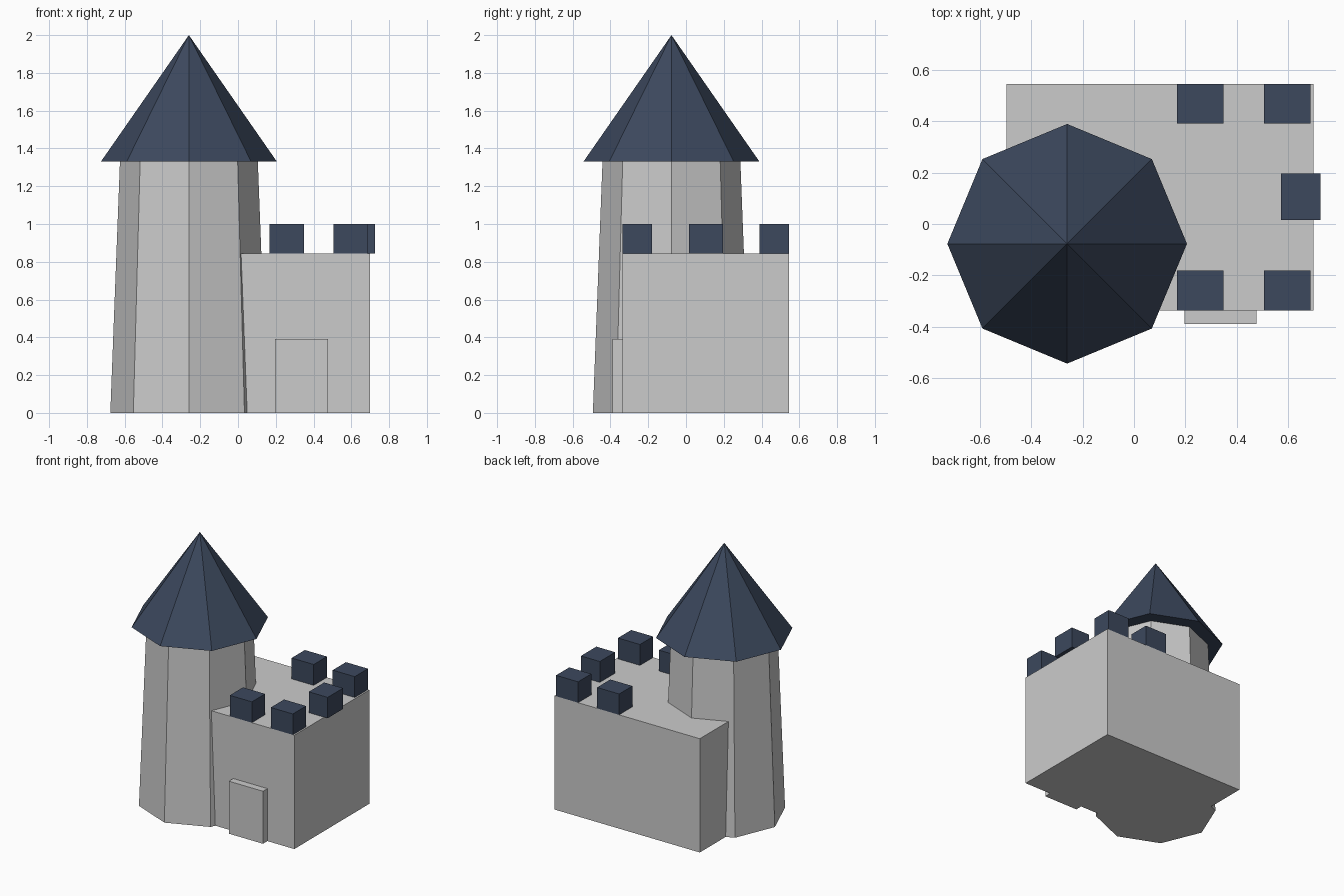
import bpy

if "Cube" in bpy.data.objects:
    bpy.data.objects.remove(bpy.data.objects["Cube"])

slate = bpy.data.materials.new("slate")
slate.diffuse_color = (0.045, 0.065, 0.11, 1)
slate.use_nodes = True
slate.node_tree.nodes["Principled BSDF"].inputs["Base Color"].default_value = slate.diffuse_color

TOWER = (-0.26, -0.077)
EAVES = 1.33


def box(name, x, y, z, material=None):
    """Box from (min, max) ranges along each axis."""
    centre = [(a + b) / 2 for a, b in (x, y, z)]
    bpy.ops.mesh.primitive_cube_add(size=1, location=centre)
    ob = bpy.context.object
    ob.name = name
    ob.scale = [b - a for a, b in (x, y, z)]
    bpy.ops.object.transform_apply(location=False, rotation=False, scale=True)
    if material:
        ob.data.materials.append(material)
    return ob


def octagon(name, r_bottom, r_top, z0, z1, material=None):
    """Eight-sided tapered solid on the tower axis, corners on x and y."""
    bpy.ops.mesh.primitive_cone_add(vertices=8, radius1=r_bottom, radius2=r_top,
                                    depth=z1 - z0, location=(*TOWER, (z0 + z1) / 2))
    ob = bpy.context.object
    ob.name = name
    if material:
        ob.data.materials.append(material)
    return ob


# Round tower and its pointed roof
octagon("tower", 0.416, 0.365, 0, EAVES)
octagon("tower_roof", 0.466, 0, EAVES, 2.0, slate)

# Square keep and raised door slab
WALL_TOP = 0.845
box("keep", (-0.495, 0.698), (-0.336, 0.545), (0, WALL_TOP))
box("door", (0.196, 0.477), (-0.388, -0.284), (0, 0.39))

# Battlements: two along the front and back walls, one on the right wall
top = (WALL_TOP, 1.0)
for side, y in (("front", (-0.336, -0.181)), ("back", (0.39, 0.545))):
    for i, x in enumerate((0.168, 0.505)):
        box(f"battlement_{side}_{i + 1}", (x, x + 0.181), y, top, slate)
box("battlement_right", (0.571, 0.726), (0.015, 0.196), top, slate)
